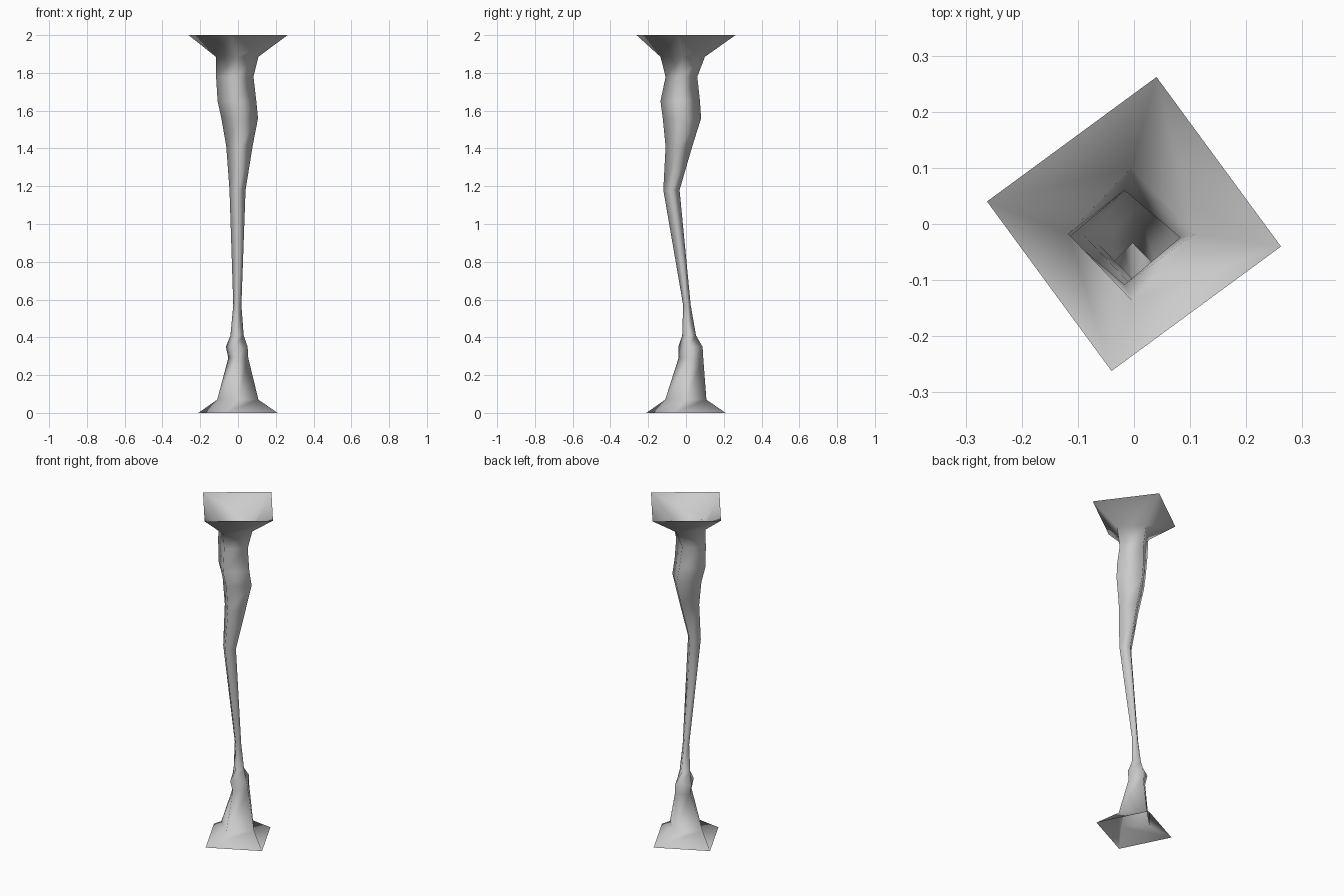
import bpy
import bmesh
from math import radians
from mathutils import Vector, Matrix

default_cube = bpy.data.objects.get("Cube")
if default_cube:
    bpy.data.objects.remove(default_cube, do_unlink=True)


def make_material(name, colour):
    material = bpy.data.materials.new(name)
    material.use_nodes = True
    material.diffuse_color = colour
    shader = next(n for n in material.node_tree.nodes if n.type == 'BSDF_PRINCIPLED')
    shader.inputs["Base Color"].default_value = colour
    return material


def cross_section(bm, height, east, north, west, south, twist=0):
    """Four-cornered ring given by its reach to each side, turned about its middle."""
    middle = Vector(((east + west) / 2, (north + south) / 2, height))
    corners = (
        Vector((east, middle.y, height)),
        Vector((middle.x, north, height)),
        Vector((west, middle.y, height)),
        Vector((middle.x, south, height)),
    )
    turn = Matrix.Rotation(radians(twist), 3, 'Z')
    return [bm.verts.new(middle + turn @ (corner - middle)) for corner in corners]


def bridge(bm, lower, upper):
    """Wall of four outward-facing quads between two rings."""
    for i, start in enumerate(lower):
        j = (i + 1) % len(lower)
        bm.faces.new((start, lower[j], upper[j], upper[i]))


# Height, east, north, west, south, twist: foot, ankle, knee, thigh, flared mouth
sections = (
    (0, .221, .221, -.221, -.221, -18.4),
    (.07, .108, .108, -.11, -.11),
    (.29, .055, .092, -.052, -.04, -8),
    (.35, .053, .09, -.066, -.043, -15),
    (.41, .03, .053, -.04, -.02),
    (.57, .018, .025, -.025, -.015),
    (1.18, .04, -.034, -.045, -.12),
    (1.41, .077, .033, -.062, -.108),
    (1.56, .106, .08, -.088, -.123),
    (1.65, .097, .074, -.108, -.135),
    (1.78, .082, .06, -.116, -.108),
    (1.885, .108, .1, -.117, -.135),
    (2, .265, .265, -.265, -.265, -8.7),
)

# Open, crooked four-sided column
bm = bmesh.new()
rings = [cross_section(bm, *section) for section in sections]
for lower, upper in zip(rings, rings[1:]):
    bridge(bm, lower, upper)

mesh = bpy.data.meshes.new("crooked_column")
bm.to_mesh(mesh)
bm.free()
mesh.materials.append(make_material("pale grey", (.6, .6, .6, 1)))
for face in mesh.polygons:
    face.use_smooth = True

column = bpy.data.objects.new("crooked_column", mesh)
bpy.context.collection.objects.link(column)
